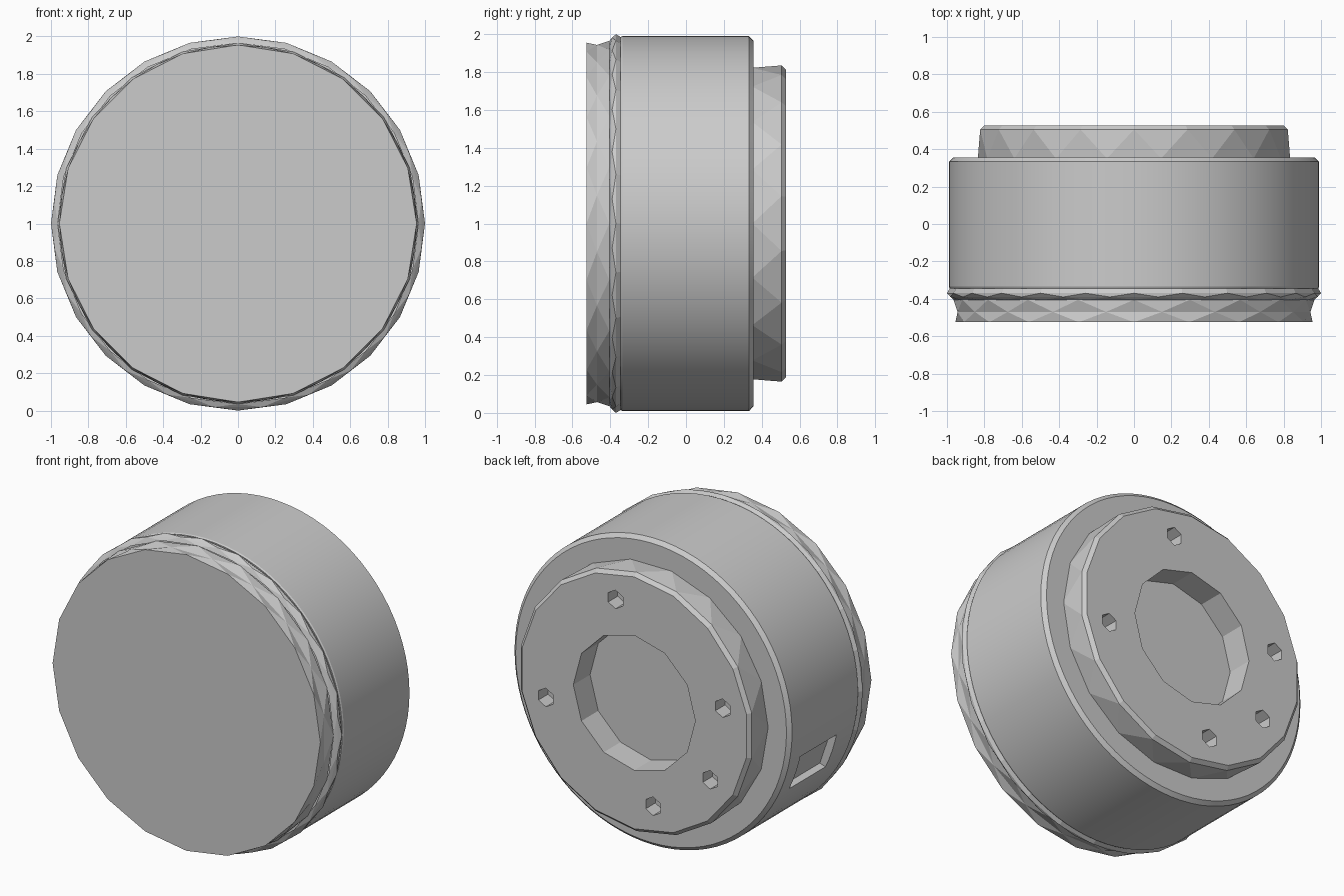
import bpy, bmesh
from math import sin, cos, pi, radians
from mathutils import Matrix, Vector

if "Cube" in bpy.data.objects:
    bpy.data.objects.remove(bpy.data.objects["Cube"])

CENTRE = Vector((0, 0, 1))


def lathe(name, rings, n, caps=(True, True)):
    """Turn rings of (y, radius, twist in steps) about the Y axis.
    Rings half a step apart are joined by a zigzag of triangles."""
    bm = bmesh.new()
    loops = []
    for y, r, twist in rings:
        loops.append([bm.verts.new((r * cos(2 * pi * (i + twist) / n), y,
                                    1 + r * sin(2 * pi * (i + twist) / n)))
                      for i in range(n)])
    for k in range(len(rings) - 1):
        a, b = loops[k], loops[k + 1]
        shift = rings[k + 1][2] - rings[k][2]
        for i in range(n):
            j = (i + 1) % n
            if shift == 0:
                bm.faces.new((a[i], a[j], b[j], b[i]))
            elif shift > 0:
                bm.faces.new((a[i], a[j], b[i]))
                bm.faces.new((a[j], b[j], b[i]))
            else:
                bm.faces.new((a[i], b[j], b[i]))
                bm.faces.new((a[i], a[j], b[j]))
    if caps[0]:
        bm.faces.new(loops[0])
    if caps[1]:
        bm.faces.new(loops[-1])
    bmesh.ops.recalc_face_normals(bm, faces=bm.faces[:])
    me = bpy.data.meshes.new(name)
    bm.to_mesh(me)
    bm.free()
    ob = bpy.data.objects.new(name, me)
    bpy.context.collection.objects.link(ob)
    return ob


def cutter(name, add_shapes):
    bm = bmesh.new()
    add_shapes(bm)
    me = bpy.data.meshes.new(name)
    bm.to_mesh(me)
    bm.free()
    ob = bpy.data.objects.new(name, me)
    bpy.context.collection.objects.link(ob)
    ob.hide_render = True
    ob.hide_viewport = True
    ob.display_type = 'WIRE'
    return ob


def cut(ob, tool):
    mod = ob.modifiers.new(tool.name, 'BOOLEAN')
    mod.operation = 'DIFFERENCE'
    mod.solver = 'EXACT'
    mod.object = tool


def plug(bm, x, z, r, y0, y1, sides):
    m = (Matrix.Translation((x, (y0 + y1) / 2, 1 + z))
         @ Matrix.Rotation(pi / 2, 4, 'X'))
    bmesh.ops.create_cone(bm, cap_ends=True, segments=sides, radius1=r,
                          radius2=r, depth=y1 - y0, matrix=m)


# Smooth main drum with a chamfered back rim
drum = lathe("drum", [(-0.345, 0.985, 0), (-0.335, 0.99, 0), (0.333, 0.99, 0),
                      (0.356, 0.966, 0)], 80)

# Faceted front cover with a proud lip
lathe("front_cover", [(-0.525, 0.955, 0), (-0.47, 0.955, 0.5),
                      (-0.405, 0.965, 0)], 20, (True, False))
lathe("front_lip", [(-0.405, 0.965, 0), (-0.39, 0.99, 0.5), (-0.37, 1.0, 0),
                    (-0.345, 0.985, 0)], 24, (False, False))

# Faceted back plate
plate = lathe("back_plate", [(0.35, 0.835, 0), (0.505, 0.835, 0.5),
                             (0.527, 0.812, 0.5)], 18)


# Central bore and five small screw holes
def holes(bm):
    plug(bm, 0, 0, 0.435, 0.2, 0.7, 12)
    for deg in (78, 168, 213, 258, 348):
        a = radians(deg)
        plug(bm, 0.645 * cos(a), 0.645 * sin(a), 0.06, 0.43, 0.7, 6)


cut(plate, cutter("plate_holes_cutter", holes))


# Shallow rectangular port in the left side of the drum
def port(bm):
    m = (Matrix.Translation(CENTRE) @ Matrix.Rotation(radians(-19), 4, 'Y')
         @ Matrix.Translation((-1.0, 0.035, 0))
         @ Matrix.Diagonal((0.12, 0.37, 0.24, 1)))
    bmesh.ops.create_cube(bm, size=1, matrix=m)


cut(drum, cutter("port_cutter", port))

# Smooth only the drum, keep sharp edges
bpy.ops.object.select_all(action='DESELECT')
drum.select_set(True)
bpy.context.view_layer.objects.active = drum
bpy.ops.object.shade_smooth_by_angle(angle=radians(25))
